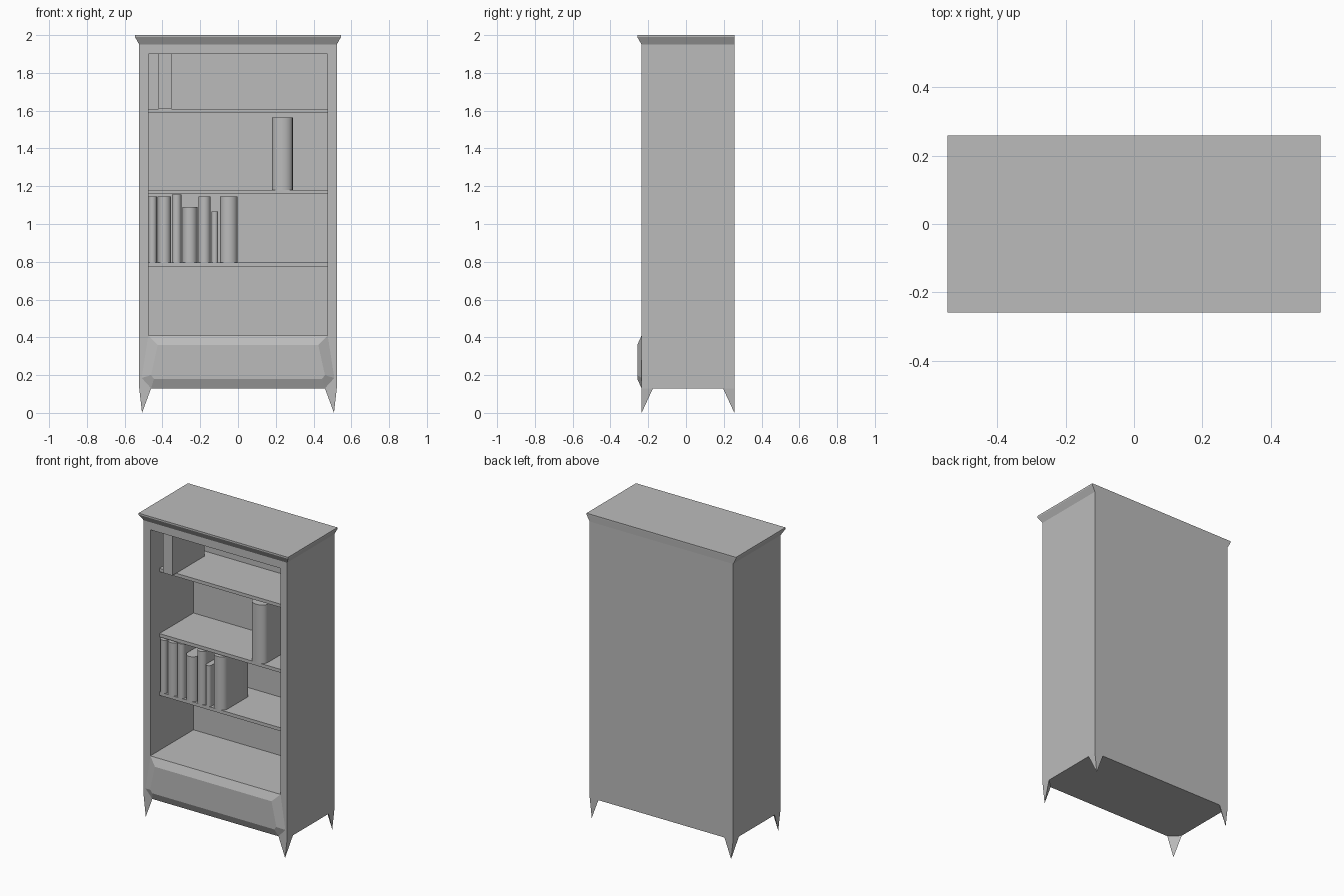
import bpy, bmesh, math

cube = bpy.data.objects.get("Cube")
if cube:
    bpy.data.objects.remove(cube, do_unlink=True)

GREY = (0.5, 0.5, 0.5, 1.0)
mat = bpy.data.materials.new("plain grey")
mat.use_nodes = True
mat.diffuse_color = GREY
mat.node_tree.nodes["Principled BSDF"].inputs["Base Color"].default_value = GREY

W, FRONT, BACK = 0.523, -0.235, 0.256   # cabinet half width, front and back
IN = 0.475                              # opening half width
BASE, TOP = 0.13, 1.95


def finish(name, bm):
    bmesh.ops.recalc_face_normals(bm, faces=bm.faces)
    mesh = bpy.data.meshes.new(name)
    bm.to_mesh(mesh)
    bm.free()
    obj = bpy.data.objects.new(name, mesh)
    mesh.materials.append(mat)
    bpy.context.collection.objects.link(obj)
    return obj


def add_box(bm, x0, x1, y0, y1, z0, z1):
    verts = bmesh.ops.create_cube(bm, size=1)["verts"]
    for v in verts:
        v.co.x = x1 if v.co.x > 0 else x0
        v.co.y = y1 if v.co.y > 0 else y0
        v.co.z = z1 if v.co.z > 0 else z0


def loft(name, rings):
    """Closed solid through rings with equal point counts."""
    bm = bmesh.new()
    loops = [[bm.verts.new(p) for p in ring] for ring in rings]
    n = len(loops[0])
    for a, b in zip(loops, loops[1:]):
        for i in range(n):
            j = (i + 1) % n
            bm.faces.new((a[i], a[j], b[j], b[i]))
    bm.faces.new(loops[0])
    bm.faces.new(loops[-1])
    return finish(name, bm)


# Cabinet: a box whose front is inset and pushed in to make the opening
bm = bmesh.new()
add_box(bm, -W, W, FRONT, BACK, BASE, TOP)
bm.normal_update()
face = min(bm.faces, key=lambda f: f.calc_center_median().y)
bmesh.ops.inset_region(bm, faces=[face], thickness=0.05)
for v in face.verts:
    v.co.x = math.copysign(IN, v.co.x)
    v.co.z = 1.90 if v.co.z > 1 else 0.41
inner = bmesh.ops.extrude_discrete_faces(bm, faces=[face])["faces"][0]
for v in inner.verts:
    v.co.y = 0.215
finish("cabinet", bm)


# Flared cornice with a thin lip
def rect(w, y0, y1, z):
    return [(-w, y0, z), (w, y0, z), (w, y1, z), (-w, y1, z)]


loft("cornice", [rect(W, FRONT, BACK, TOP), rect(0.545, -0.258, 0.258, 1.99),
                 rect(0.545, -0.258, 0.258, 2.0)])

# Shelves
bm = bmesh.new()
for top in (1.61, 1.18, 0.795):
    add_box(bm, -IN, IN, -0.14, 0.215, top - 0.022, top)
finish("shelves", bm)


# Bevelled drawer front
def mirrored(half, y):
    return [(x, y, z) for x, z in half] + [(-x, y, z) for x, z in reversed(half)]


loft("drawer_front", [
    mirrored([(IN, 0.41), (0.51, 0.185), (0.46, BASE)], FRONT),
    mirrored([(0.425, 0.36), (0.46, 0.20), (0.445, 0.18)], -0.258)])

# Pointed corner legs
for side, sx in (("left", 1), ("right", -1)):
    for end, y, dy in (("front", FRONT, 0.06), ("back", BACK, -0.06)):
        bm = bmesh.new()
        pts = [(W, y, BASE), (0.46, y, BASE), (W, y + dy, BASE), (0.508, y, 0)]
        a, b, c, tip = [bm.verts.new((sx * x, yy, z)) for x, yy, z in pts]
        for tri in ((a, b, c), (a, b, tip), (b, c, tip), (c, a, tip)):
            bm.faces.new(tri)
        finish(f"{end}_{side}_leg", bm)


# Books with a rounded spine
def book(name, x0, x1, z0, z1, front=-0.145, back=0.11):
    mid, r = (x0 + x1) / 2, (x1 - x0) / 2
    bulge = min(r, 0.04)
    spine = [(mid - r * math.cos(math.pi * i / 10),
              front + bulge - bulge * math.sin(math.pi * i / 10)) for i in range(11)]
    outline = spine + [(x1, back), (x0, back)]
    obj = loft(name, [[(x, y, z) for x, y in outline] for z in (z0, z1)])
    bpy.context.view_layer.objects.active = obj
    bpy.ops.object.select_all(action="DESELECT")
    obj.select_set(True)
    bpy.ops.object.shade_smooth_by_angle(angle=math.radians(35))


row = [(-0.475, -0.43, 1.145), (-0.425, -0.355, 1.145), (-0.35, -0.30, 1.155),
       (-0.295, -0.215, 1.09), (-0.21, -0.145, 1.145), (-0.14, -0.105, 1.065),
       (-0.095, -0.003, 1.145)]
for i, (x0, x1, top) in enumerate(row, 1):
    book(f"book_{i}", x0, x1, 0.795, top)
book("large_book", 0.18, 0.29, 1.18, 1.565)

# Upright box on the top shelf
bm = bmesh.new()
add_box(bm, -0.42, -0.353, -0.18, 0.155, 1.61, 1.90)
finish("upright_box", bm)
